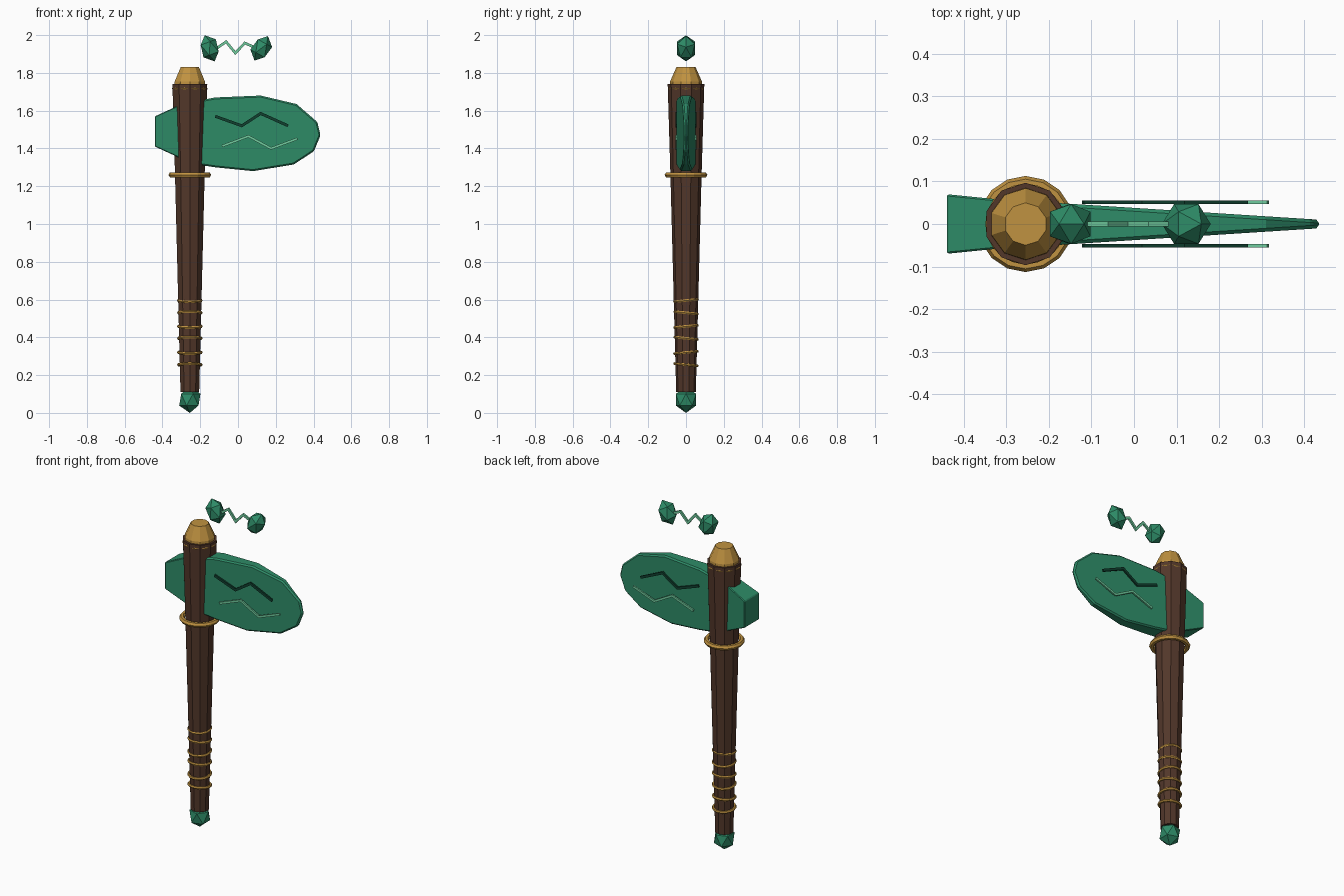
import bpy, bmesh, math
from mathutils import Vector, Matrix

if "Cube" in bpy.data.objects:
    bpy.data.objects.remove(bpy.data.objects["Cube"])

AX = -0.255  # x position of the handle axis


def material(name, rgb):
    m = bpy.data.materials.new(name)
    m.diffuse_color = (*rgb, 1)
    m.use_nodes = True
    m.node_tree.nodes["Principled BSDF"].inputs["Base Color"].default_value = m.diffuse_color
    return m


GREEN = material("jade green", (0.027, 0.262, 0.137))
DARK = material("dark green", (0.005, 0.05, 0.028))
LIGHT = material("pale green", (0.16, 0.60, 0.34))
BROWN = material("brown wood", (0.085, 0.038, 0.023))
GOLD = material("gold", (0.53, 0.29, 0.052))


def finish(name, bm, mat):
    bmesh.ops.recalc_face_normals(bm, faces=bm.faces)
    me = bpy.data.meshes.new(name)
    bm.to_mesh(me)
    bm.free()
    me.materials.append(mat)
    ob = bpy.data.objects.new(name, me)
    bpy.context.collection.objects.link(ob)
    return ob


def loft(name, rings, mat, closed=False):
    """Skin a list of equal-length point rings, capping the ends."""
    bm = bmesh.new()
    vs = [[bm.verts.new(p) for p in r] for r in rings]
    n = len(vs[0])
    pairs = list(zip(vs, vs[1:])) + ([(vs[-1], vs[0])] if closed else [])
    for a, b in pairs:
        for i in range(n):
            j = (i + 1) % n
            bm.faces.new((a[i], a[j], b[j], b[i]))
    if not closed:
        bm.faces.new(vs[0])
        bm.faces.new(vs[-1])
    return finish(name, bm, mat)


def lathe(name, profile, sides, mat):
    angles = [math.pi / 2 + math.tau * i / sides for i in range(sides)]
    return loft(name, [[(AX + r * math.cos(a), r * math.sin(a), z) for a in angles]
                       for r, z in profile], mat)


def ring(name, z, major, minor, segs, mat, tilt=0.0):
    rings = []
    for i in range(segs):
        a = math.tau * i / segs
        row = []
        for k in range(6):
            b = math.tau * k / 6
            r = major + minor * math.cos(b)
            row.append((r * math.cos(a), r * math.sin(a), minor * math.sin(b)))
        rings.append(row)
    ob = loft(name, rings, mat, closed=True)
    ob.data.transform(Matrix.Translation((AX, 0, z)) @ Matrix.Rotation(tilt, 4, 'X'))
    return ob


def crystal(name, loc, scale, tilt=0.0):
    bm = bmesh.new()
    bmesh.ops.create_icosphere(bm, subdivisions=1, radius=1)
    bm.transform(Matrix.Translation(loc) @ Matrix.Rotation(tilt, 4, 'Y')
                 @ Matrix.Diagonal((*scale, 1)))
    return finish(name, bm, GREEN)


def zigzag(name, pts, y, width, depth, mat):
    """Mitred strip along points in the xz plane."""
    p = [Vector(q) for q in pts]
    rings = []
    for i, q in enumerate(p):
        d = [(b - a).normalized() for a, b in zip(p, p[1:])][max(i - 1, 0):i + 1]
        t = sum(d, Vector((0, 0))).normalized()
        n = Vector((-t.y, t.x)) * width / 2 / t.dot(d[0])
        rings.append([((q + s * n).x, y + e * depth / 2, (q + s * n).y)
                      for s, e in ((1, 1), (1, -1), (-1, -1), (-1, 1))])
    return loft(name, rings, mat)


def slab(name, outline, half, mat, bevel):
    """Outline in xz, thickness given by the function half(x)."""
    ob = loft(name, [[(x, s * half(x), z) for x, z in outline] for s in (-1, 1)], mat)
    if bevel:
        m = ob.modifiers.new("edge", 'BEVEL')
        m.width, m.segments, m.limit_method = bevel, 1, 'ANGLE'
    return ob


# handle, cap and pommel
lathe("handle", [(0.052, 0.11), (0.0825, 1.26), (0.097, 1.74)], 10, BROWN)
lathe("cap", [(0.085, 1.735), (0.084, 1.755), (0.05, 1.832)], 10, GOLD)
crystal("pommel", (AX, 0, 0.07), (0.063, 0.063, 0.07))

# gold rings: collar, inlay showing through the flats, and tilted grip bindings
ring("collar", 1.26, 0.098, 0.015, 16, GOLD)
ring("inlay_ring", 1.717, 0.089, 0.0055, 30, GOLD)
for i, z in enumerate((0.255, 0.32, 0.395, 0.458, 0.53, 0.595)):
    ring(f"grip_binding_{i + 1}", z, 0.06, 0.008, 16, GOLD,
         tilt=0.1 * (-1 if i % 2 == 0 else 1))

# blade, thinning towards the cutting edge
slab("blade", [(-0.25, 1.645), (-0.12, 1.67), (0.12, 1.68), (0.31, 1.635), (0.42, 1.54),
               (0.437, 1.47), (0.402, 1.385), (0.295, 1.315), (0.08, 1.28),
               (-0.12, 1.3), (-0.25, 1.32)],
     lambda x: 0.045 - 0.064 * (x + 0.11), GREEN, 0.008)

# blunt poll behind the handle
slab("poll", [(-0.44, 1.57), (-0.32, 1.625), (-0.25, 1.65), (-0.25, 1.32),
              (-0.32, 1.355), (-0.44, 1.41)],
     lambda x: 0.058 - 0.1 * (x + 0.32), GREEN, 0.004)

# zigzag marks on both blade sides
for side, y in (("front", -0.051), ("back", 0.051)):
    zigzag(f"dark_mark_{side}", [(-0.12, 1.57), (0.02, 1.52), (0.12, 1.585), (0.265, 1.52)],
           y, 0.015, 0.009, DARK)
    zigzag(f"pale_mark_{side}", [(-0.085, 1.412), (0.055, 1.465), (0.175, 1.4), (0.315, 1.452)],
           y, 0.013, 0.009, LIGHT)

# floating crystals joined by a spark
crystal("left_crystal", (-0.15, 0, 1.93), (0.053, 0.055, 0.074), -0.36)
crystal("right_crystal", (0.123, 0, 1.93), (0.053, 0.055, 0.074), 0.5)
zigzag("spark", [(-0.12, 1.925), (-0.063, 1.965), (-0.014, 1.905), (0.036, 1.958), (0.1, 1.93)],
       0, 0.014, 0.011, LIGHT)
